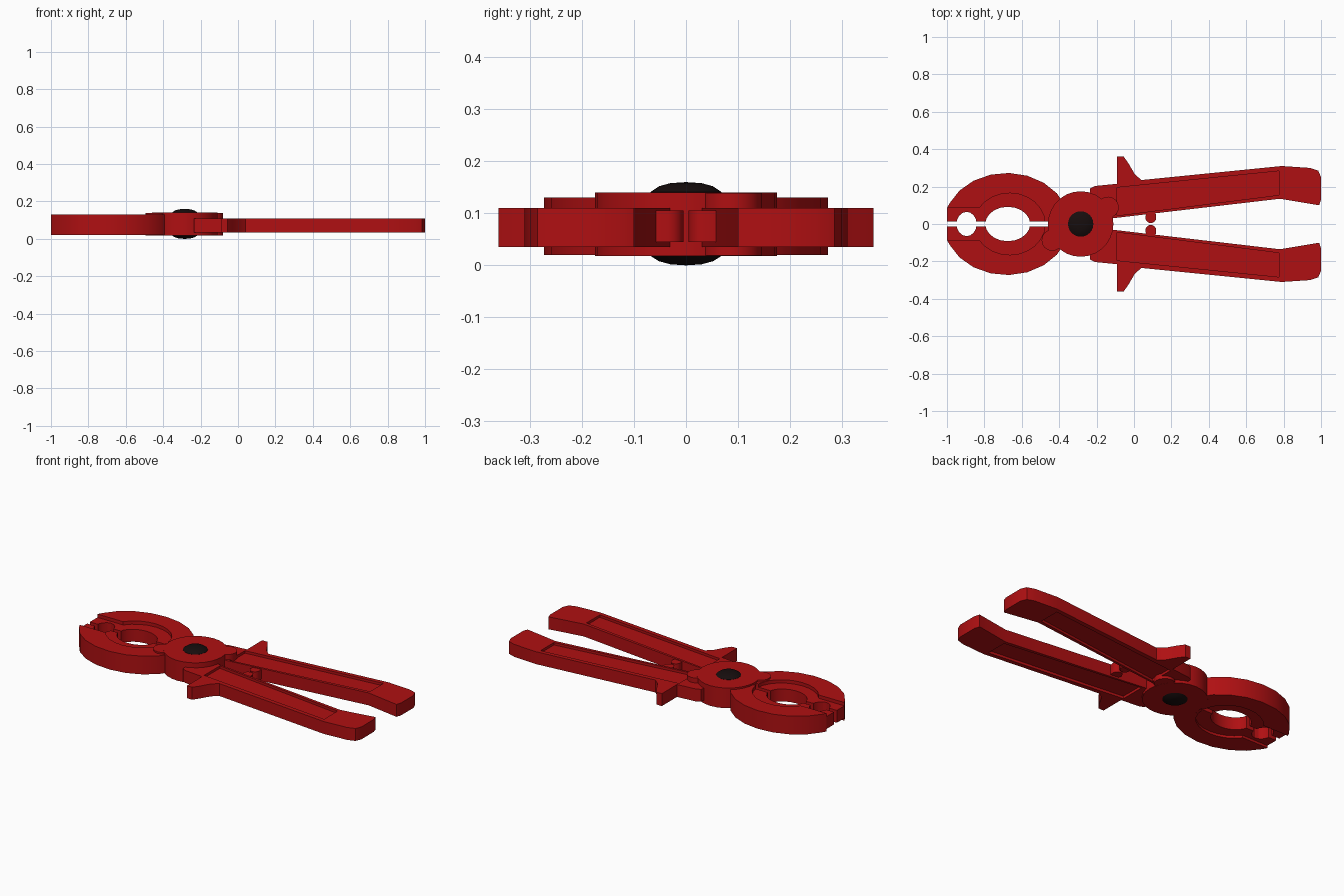
import bpy, bmesh
from math import cos, sin, radians, pi

if "Cube" in bpy.data.objects:
    bpy.data.objects.remove(bpy.data.objects["Cube"])


def material(name, colour):
    m = bpy.data.materials.new(name)
    m.diffuse_color = colour
    m.use_nodes = True
    m.node_tree.nodes["Principled BSDF"].inputs["Base Color"].default_value = m.diffuse_color
    return m


RED = material("red_plastic", (0.43, 0.005, 0.006, 1))
BLACK = material("black_metal", (0.008, 0.004, 0.004, 1))


def arc(cx, cy, rx, ry, a0=0, a1=360, n=24):
    """Points along an elliptical arc; a full turn leaves out the repeated end."""
    count = n if a1 - a0 == 360 else n + 1
    steps = [radians(a0 + (a1 - a0) * i / n) for i in range(count)]
    return [(cx + rx * cos(t), cy + ry * sin(t)) for t in steps]


def prism(name, pts, z0, z1, mat=RED):
    """Extrude a flat outline from z0 to z1."""
    bm = bmesh.new()
    face = bm.faces.new([bm.verts.new((x, y, z0)) for x, y in pts])
    ext = bmesh.ops.extrude_face_region(bm, geom=[face])
    tops = [v for v in ext["geom"] if isinstance(v, bmesh.types.BMVert)]
    bmesh.ops.translate(bm, verts=tops, vec=(0, 0, z1 - z0))
    bmesh.ops.recalc_face_normals(bm, faces=bm.faces)
    me = bpy.data.meshes.new(name)
    bm.to_mesh(me)
    bm.free()
    ob = bpy.data.objects.new(name, me)
    bpy.context.collection.objects.link(ob)
    me.materials.append(mat)
    return ob


def apply_mod(ob, mod):
    bpy.context.view_layer.objects.active = ob
    bpy.ops.object.modifier_apply(modifier=mod.name)


def cut(ob, pts, z0=-0.2, z1=0.4):
    cutter = prism("cutter", pts, z0, z1)
    mod = ob.modifiers.new("cut", 'BOOLEAN')
    mod.operation, mod.solver, mod.object = 'DIFFERENCE', 'EXACT', cutter
    apply_mod(ob, mod)
    bpy.data.objects.remove(cutter)


def mirror_y(ob):
    mod = ob.modifiers.new("mirror", 'MIRROR')
    mod.use_axis = (False, True, False)
    mod.use_clip = False
    mod.use_mirror_merge = False
    apply_mod(ob, mod)


def smooth(ob):
    bpy.ops.object.select_all(action='DESELECT')
    ob.select_set(True)
    bpy.context.view_layer.objects.active = ob
    bpy.ops.object.shade_smooth_by_angle(angle=radians(25))


# Jaws: clipped oval with a gap, stepped recess on both faces and two holes
outline = arc(-0.68, 0, 0.335, 0.273, 3, 156, 9) + [(-1.0, 0.085), (-1.0, 0.013), (-0.345, 0.013)]
jaws = prism("jaws", outline, 0.02, 0.13)
recess = arc(-0.665, 0, 0.19, 0.165, 0, 149, 10)
recess += [(-1.1, 0.085), (-1.1, -0.1), (-0.475, -0.1)]
cut(jaws, recess, 0.11, 0.3)
cut(jaws, recess, -0.2, 0.035)
cut(jaws, arc(-0.675, 0, 0.12, 0.092, n=20))
cut(jaws, arc(-0.895, 0, 0.054, 0.065, n=16))
mirror_y(jaws)

# Handles: arm with finger guard and a sunken panel on both faces
handles = prism("handles", [
    (-0.24, 0.10), (-0.235, 0.19), (-0.21, 0.203), (-0.09, 0.215), (-0.09, 0.36),
    (-0.055, 0.36), (-0.03, 0.325), (0.005, 0.265), (0.04, 0.235),
    (0.79, 0.31), (0.94, 0.30), (0.985, 0.285), (1.0, 0.25), (1.0, 0.13),
    (0.99, 0.10), (0.78, 0.135), (-0.12, 0.03), (-0.2, 0.03)], 0.035, 0.11)
panel = [(-0.09, 0.195), (0.775, 0.283), (0.775, 0.155), (-0.09, 0.045)]
cut(handles, panel, 0.095, 0.3)
cut(handles, panel, -0.2, 0.05)
mirror_y(handles)

# Stop pegs: round-nosed bumps on the inner edge of each handle
pegs = prism("stop_pegs", arc(0.09, 0.034, 0.029, 0.029, 180, 361, 8) + [(0.115, 0.062), (0.065, 0.06)], 0.045, 0.105)
mirror_y(pegs)

# Pivot: two stacked plates, with lobes tying them to jaw and handle
CX = -0.285
for name, z0, z1 in (("upper_pivot_plate", 0.075, 0.14), ("lower_pivot_plate", 0.018, 0.075)):
    smooth(prism(name, arc(CX, 0, 0.175, 0.175, n=28), z0, z1))
for name, x, y in (("handle_lobe", -0.138, 0.089), ("jaw_lobe", -0.437, -0.087)):
    smooth(prism(name, arc(x, y, 0.057, 0.057, n=16), 0.0185, 0.1395))

# Rivet: domed pin lathed around the pivot axis
bm = bmesh.new()
profile = [(0, 0), (0.03, 0.002), (0.052, 0.008), (0.068, 0.018),
           (0.068, 0.141), (0.052, 0.152), (0.03, 0.158), (0, 0.16)]
vs = [bm.verts.new((CX + r, 0, z)) for r, z in profile]
es = [bm.edges.new(pair) for pair in zip(vs, vs[1:])]
bmesh.ops.spin(bm, geom=vs + es, cent=(CX, 0, 0), axis=(0, 0, 1), angle=2 * pi, steps=24)
bmesh.ops.remove_doubles(bm, verts=bm.verts, dist=0.0005)
bmesh.ops.recalc_face_normals(bm, faces=bm.faces)
me = bpy.data.meshes.new("rivet")
bm.to_mesh(me)
bm.free()
me.materials.append(BLACK)
rivet = bpy.data.objects.new("rivet", me)
bpy.context.collection.objects.link(rivet)

for ob in (jaws, handles, pegs, rivet):
    smooth(ob)
